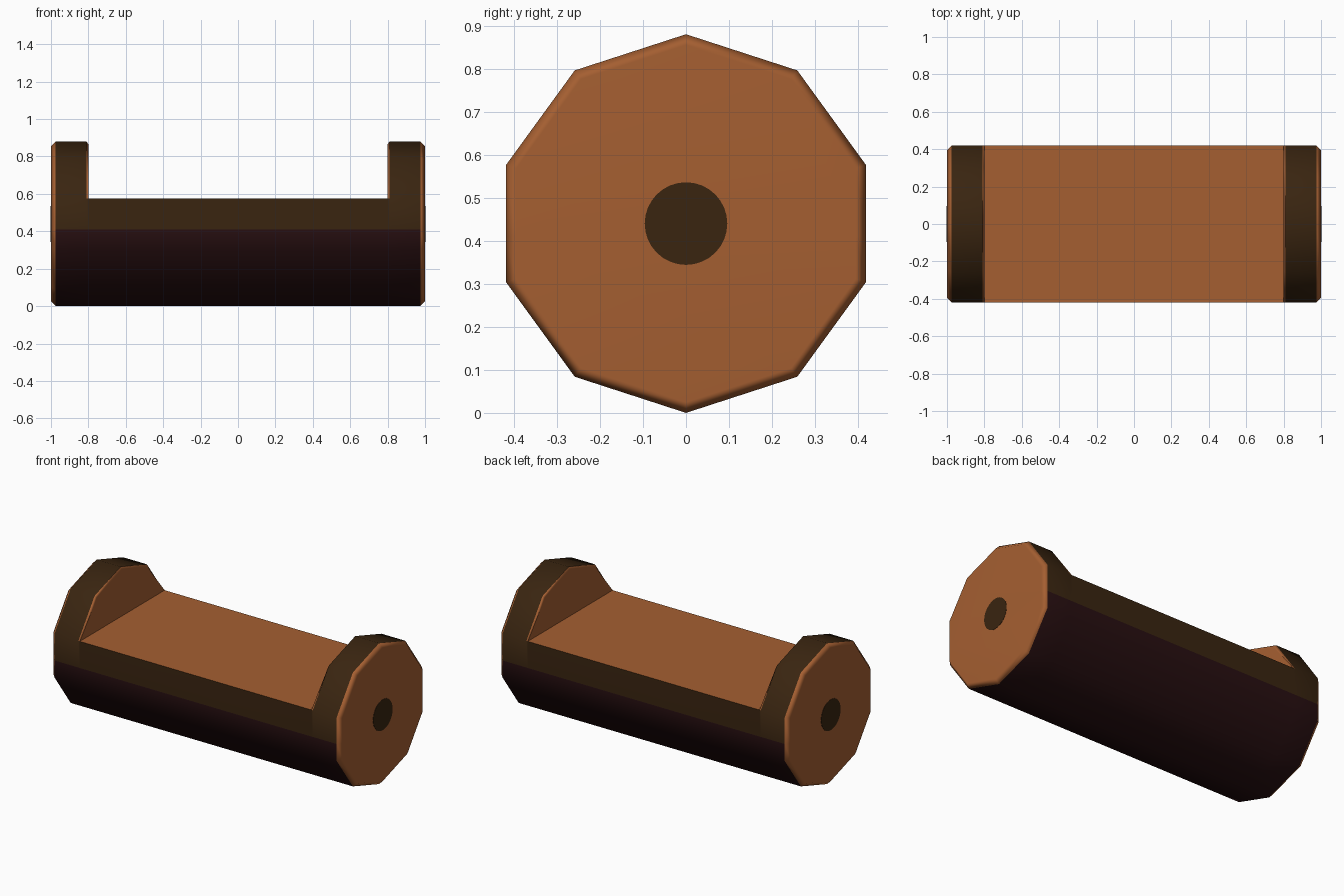
import bpy, bmesh, math
from mathutils import Vector

cube = bpy.data.objects.get("Cube")
if cube:
    bpy.data.objects.remove(cube, do_unlink=True)

R = 0.44        # log radius, also the height of its axis
SIDES = 10
SPLIT = 0.41    # height where the bark colour changes


def material(name, rgb):
    m = bpy.data.materials.new(name)
    m.use_nodes = True
    m.diffuse_color = (*rgb, 1)
    bsdf = m.node_tree.nodes["Principled BSDF"]
    bsdf.inputs["Base Color"].default_value = (*rgb, 1)
    bsdf.inputs["Roughness"].default_value = 0.9
    return m


wood = material("cut wood", (0.376, 0.114, 0.031))
bark = material("brown bark", (0.041, 0.018, 0.0052))
underside = material("dark lower bark", (0.021, 0.0048, 0.0056))


def finish(bm, name, mats):
    bmesh.ops.recalc_face_normals(bm, faces=bm.faces)
    mesh = bpy.data.meshes.new(name)
    bm.to_mesh(mesh)
    bm.free()
    ob = bpy.data.objects.new(name, mesh)
    bpy.context.collection.objects.link(ob)
    for m in mats:
        mesh.materials.append(m)
    return ob


# Log: ten-sided rings along x, the upper corners left out between the ends
bm = bmesh.new()


def ring(x, top_r, low_r):
    verts = []
    for k in range(SIDES):
        a = math.radians(18 + 36 * k)
        r = top_r if k in (1, 2, 3) else low_r
        verts.append(bm.verts.new((x, r * math.cos(a), R + r * math.sin(a))))
    return verts


half = [(1.0, R - 0.025, R - 0.025), (0.975, R, R), (0.81, R, R), (0.8, R - 0.015, R)]
stations = [(-x, t, l) for x, t, l in half] + half[::-1]
rings = [ring(*s) for s in stations]
for i in range(len(rings) - 1):
    a, b = rings[i], rings[i + 1]
    middle = i == 3
    for k in range(4 if middle else 0, SIDES):
        n = (k + 1) % SIDES
        bm.faces.new((a[k], a[n], b[n], b[k]))
    if middle:
        bm.faces.new((a[0], a[4], b[4], b[0]))   # notch floor
        bm.faces.new(a[:5])                      # inner end faces
        bm.faces.new(b[:5])
bm.faces.new(rings[0])
bm.faces.new(rings[-1])

# Split the bark at its colour change and paint by direction and height
bmesh.ops.bisect_plane(bm, geom=bm.verts[:] + bm.edges[:] + bm.faces[:],
                       plane_co=(0, 0, SPLIT), plane_no=(0, 0, 1))
bmesh.ops.recalc_face_normals(bm, faces=bm.faces)
for f in bm.faces:
    c = f.calc_center_median()
    if abs(f.normal.x) > 0.1 or f.normal.z > 0.99:
        f.material_index = 0
    else:
        f.material_index = 1 if c.z > SPLIT else 2
log = finish(bm, "notched_log", [wood, bark, underside])
bpy.context.view_layer.objects.active = log
log.select_set(True)
bpy.ops.object.shade_smooth_by_angle(angle=math.radians(50))
weighted = log.modifiers.new("even shading", "WEIGHTED_NORMAL")
weighted.keep_sharp = True

# Round core mark on each end
for side, name in ((1, "left_core"), (-1, "right_core")):
    bm = bmesh.new()
    bmesh.ops.create_cone(bm, cap_ends=True, segments=32, radius1=0.096,
                          radius2=0.096, depth=0.004)
    disc = finish(bm, name, [bark])
    disc.rotation_euler = (0, math.pi / 2, 0)
    disc.location = Vector((side * 0.9995, 0, R))
